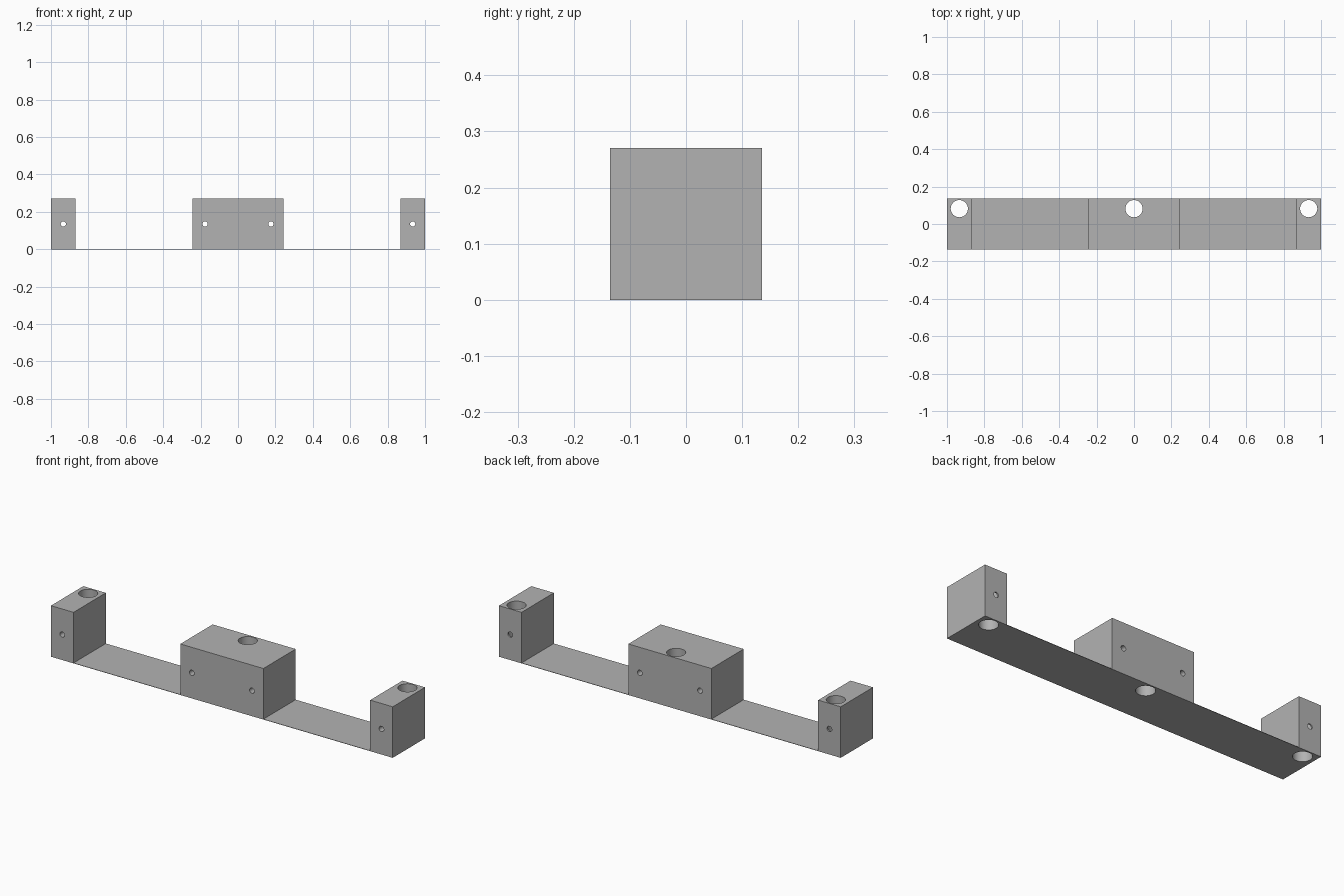
import bpy
import math

cube = bpy.data.objects.get("Cube")
if cube:
    bpy.data.objects.remove(cube, do_unlink=True)

DEPTH, HEIGHT, SHEET = 0.27, 0.27, 0.002
END_INNER, MID_HALF = 0.868, 0.243
END_X = (1 + END_INNER) / 2

grey = bpy.data.materials.new("plain grey")
grey.use_nodes = True
colour = (0.45, 0.45, 0.45, 1)
grey.diffuse_color = colour
grey.node_tree.nodes["Principled BSDF"].inputs["Base Color"].default_value = colour


def box(name, x0, x1, height):
    bpy.ops.mesh.primitive_cube_add(size=1, location=((x0 + x1) / 2, 0, height / 2))
    ob = bpy.context.object
    ob.name = name
    ob.scale = (x1 - x0, DEPTH, height)
    bpy.ops.object.transform_apply(location=False, rotation=False, scale=True)
    ob.data.materials.append(grey)
    return ob


def drill(ob, name, radius, location, tilt=0):
    """Cut a round through hole, upright or tilted to run front to back."""
    bpy.ops.mesh.primitive_cylinder_add(vertices=48, radius=radius, depth=1,
                                        location=location, rotation=(tilt, 0, 0))
    cutter = bpy.context.object
    cutter.name = name
    cutter.data.materials.append(grey)
    mod = ob.modifiers.new(name, 'BOOLEAN')
    mod.operation = 'DIFFERENCE'
    mod.solver = 'EXACT'
    mod.object = cutter
    bpy.context.view_layer.objects.active = ob
    bpy.ops.object.modifier_apply(modifier=name)
    bpy.data.objects.remove(cutter, do_unlink=True)


def mounting_block(name, x0, x1, screw_xs):
    ob = box(name, x0, x1, HEIGHT)
    drill(ob, "rod_hole", 0.046, ((x0 + x1) / 2, 0.082, HEIGHT / 2))
    for x in screw_xs:
        drill(ob, "screw_hole", 0.014, (x, 0, HEIGHT / 2), math.pi / 2)
    bpy.ops.object.select_all(action='DESELECT')
    ob.select_set(True)
    bpy.context.view_layer.objects.active = ob
    bpy.ops.object.shade_smooth_by_angle(angle=math.radians(30))


# Drilled blocks
mounting_block("right_end_block", -1, -END_INNER, [-END_X])
mounting_block("centre_block", -MID_HALF, MID_HALF, [-0.176, 0.176])
mounting_block("left_end_block", END_INNER, 1, [END_X])

# Thin sheets joining the blocks at the base
box("right_base_sheet", -END_INNER, -MID_HALF, SHEET)
box("left_base_sheet", MID_HALF, END_INNER, SHEET)
